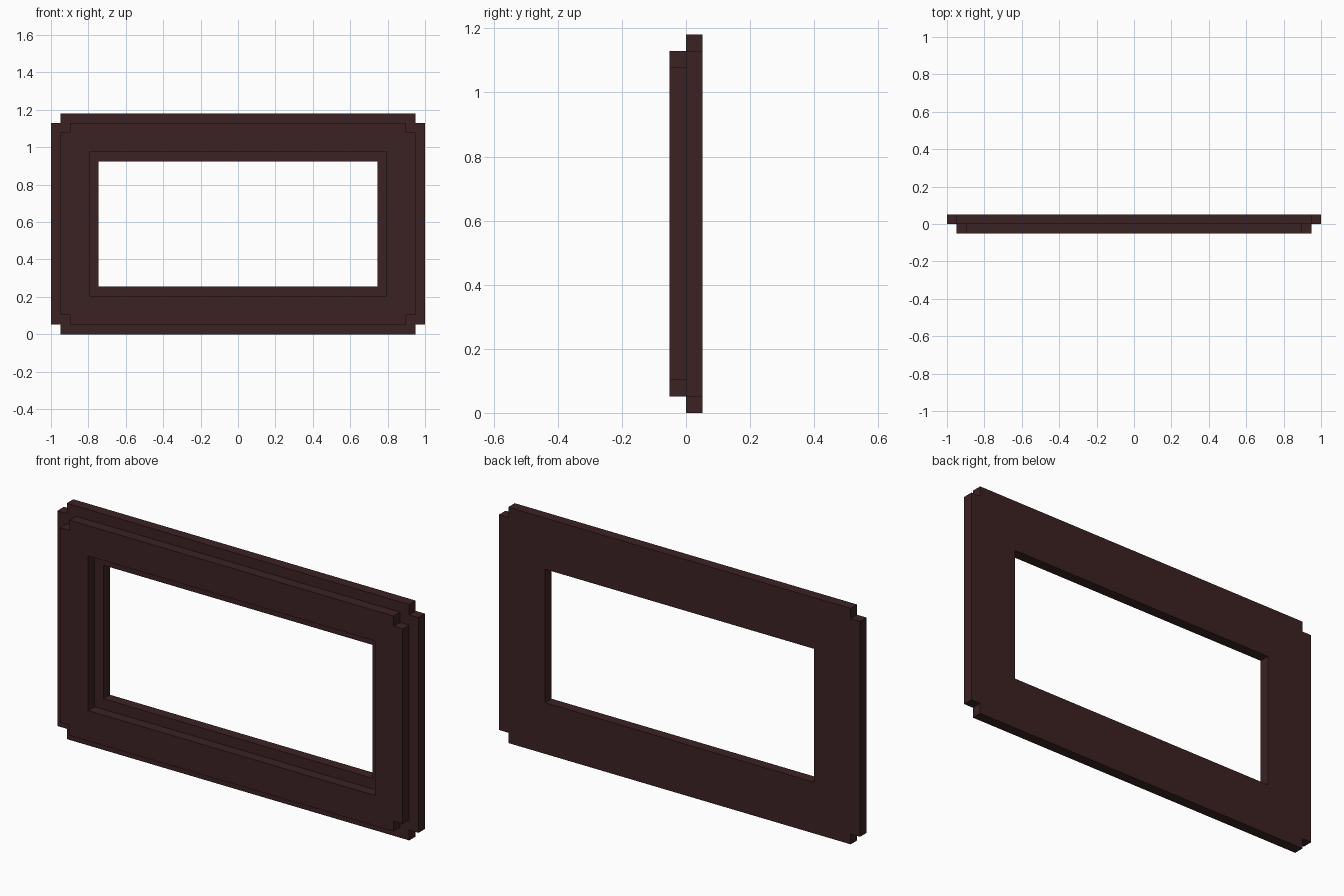
import bpy, bmesh

if "Cube" in bpy.data.objects:
    bpy.data.objects.remove(bpy.data.objects["Cube"])

S = 0.0515            # step size, also thickness of each layer
H = 1.181             # overall height
CZ = H / 2

wood = bpy.data.materials.new("dark brown wood")
wood.diffuse_color = (0.045, 0.016, 0.017, 1)
wood.use_nodes = True
wood.node_tree.nodes["Principled BSDF"].inputs["Base Color"].default_value = wood.diffuse_color


def notched(hx, hz, n):
    """Rectangle outline with a square notch cut from each corner."""
    q = [(hx, hz - n), (hx - n, hz - n), (hx - n, hz)]
    pts = []
    for sx, sz in ((1, 1), (-1, 1), (-1, -1), (1, -1)):
        corner = [(sx * x, sz * z) for x, z in q]
        pts += corner if sx * sz > 0 else corner[::-1]
    return pts


def rect(hx, hz):
    return [(hx, hz), (-hx, hz), (-hx, -hz), (hx, -hz)]


bm = bmesh.new()


def loop(pts, y):
    vs = [bm.verts.new((x, y, z + CZ)) for x, z in pts]
    for i, v in enumerate(vs):
        bm.edges.new((v, vs[i - 1]))
    return vs


def wall(a, b):
    """Quads between two matching loops."""
    for i in range(len(a)):
        bm.faces.new((a[i - 1], a[i], b[i], b[i - 1]))


def ring(a, b):
    """Flat face between an outer loop and a hole loop."""
    edges = [bm.edges.get((l[i - 1], l[i])) for l in (a, b) for i in range(len(l))]
    bmesh.ops.triangle_fill(bm, edges=edges, use_beauty=True,
                            normal=(0, -1, 0))


# outlines of the two stepped layers
back_out = notched(1.0, CZ, S)
front_out = notched(1.0 - S, CZ - S, S)
back_in = rect(0.745, 0.334)
front_in = rect(0.795, 0.387)

bo1, bo0 = loop(back_out, S), loop(back_out, 0)
fo0, fo1 = loop(front_out, 0), loop(front_out, -S)
fi1, fi0 = loop(front_in, -S), loop(front_in, 0)
bi0, bi1 = loop(back_in, 0), loop(back_in, S)

# outer and inner edges, then the flat faces and step ledges
for a, b in ((bo1, bo0), (fo0, fo1), (fi1, fi0), (bi0, bi1)):
    wall(a, b)
for a, b in ((bo0, fo0), (fo1, fi1), (fi0, bi0), (bo1, bi1)):
    ring(a, b)
bmesh.ops.recalc_face_normals(bm, faces=bm.faces[:])

mesh = bpy.data.meshes.new("window_frame")
bm.to_mesh(mesh)
bm.free()
mesh.materials.append(wood)
frame = bpy.data.objects.new("window_frame", mesh)
bpy.context.collection.objects.link(frame)
